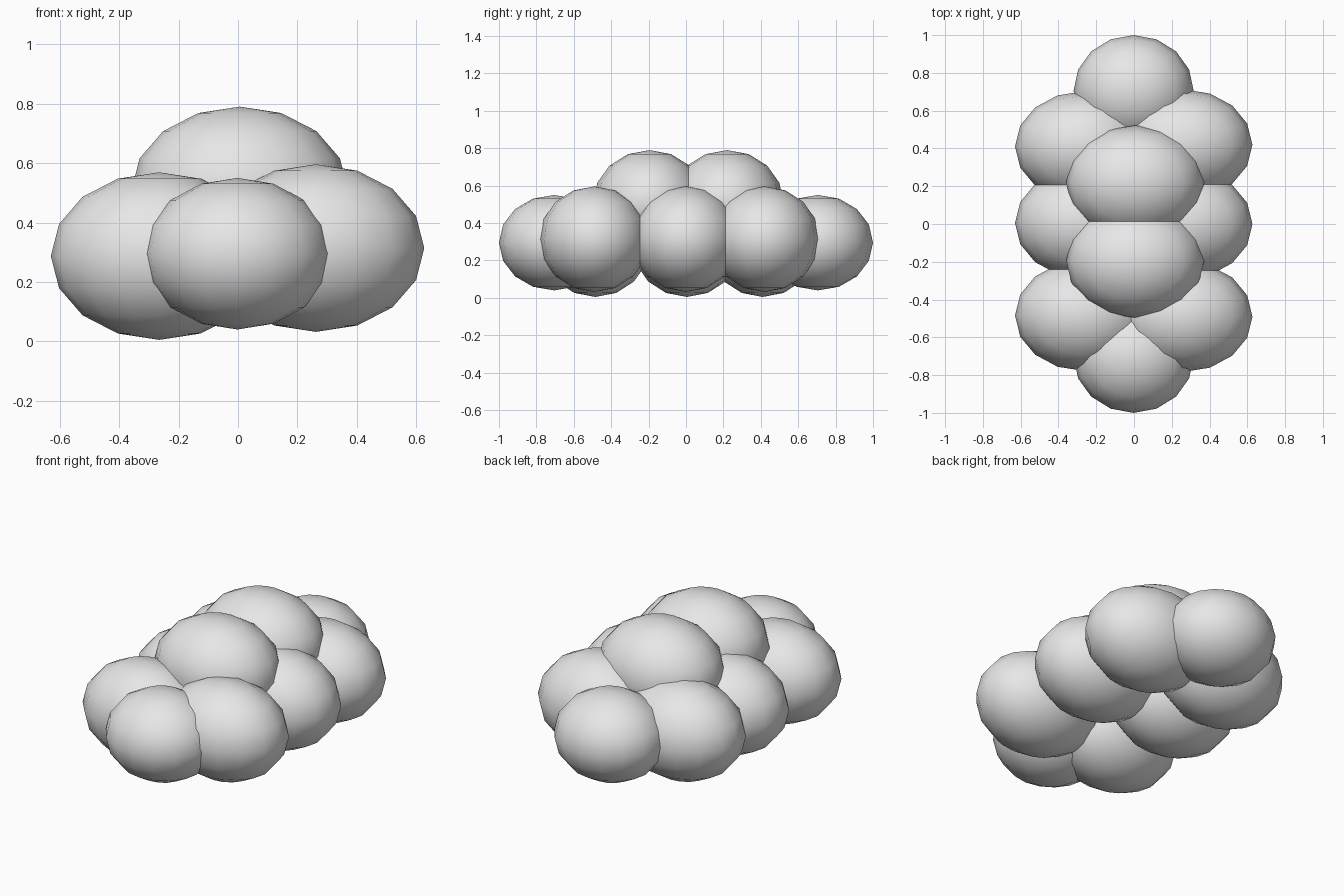
import bpy

if "Cube" in bpy.data.objects:
    bpy.data.objects.remove(bpy.data.objects["Cube"], do_unlink=True)

# One pale material for the whole cloud
grey = bpy.data.materials.new("pale grey")
grey.use_nodes = True
colour = (0.8, 0.8, 0.8, 1)
grey.diffuse_color = colour
grey.node_tree.nodes["Principled BSDF"].inputs["Base Color"].default_value = colour


def puff(name, centre, radii):
    """Smooth, low-resolution ellipsoid."""
    bpy.ops.mesh.primitive_uv_sphere_add(segments=16, ring_count=8, radius=1, location=centre)
    ob = bpy.context.object
    ob.name = name
    ob.scale = radii
    bpy.ops.object.transform_apply(location=False, rotation=False, scale=True)
    bpy.ops.object.shade_smooth()
    ob.data.materials.append(grey)


# Side rows of three puffs; the right row sits slightly lower
side = (0.365, 0.293, 0.282)
for place, y in (("front", -0.49), ("middle", 0.0), ("back", 0.42)):
    puff(place + "_left_puff", (0.262, y, 0.314), side)
    puff(place + "_right_puff", (-0.265, y + (0.005 if y <= 0 else -0.01), 0.287), side)

# Smaller end puffs
for place, y in (("front", -0.705), ("back", 0.705)):
    puff(place + "_end_puff", (-0.002, y, 0.295), (0.318, 0.295, 0.255))

# Two puffs on top
for place, y in (("front", -0.195), ("back", 0.22)):
    puff(place + "_top_puff", (0.006, y, 0.508), (0.365, 0.302, 0.282))
